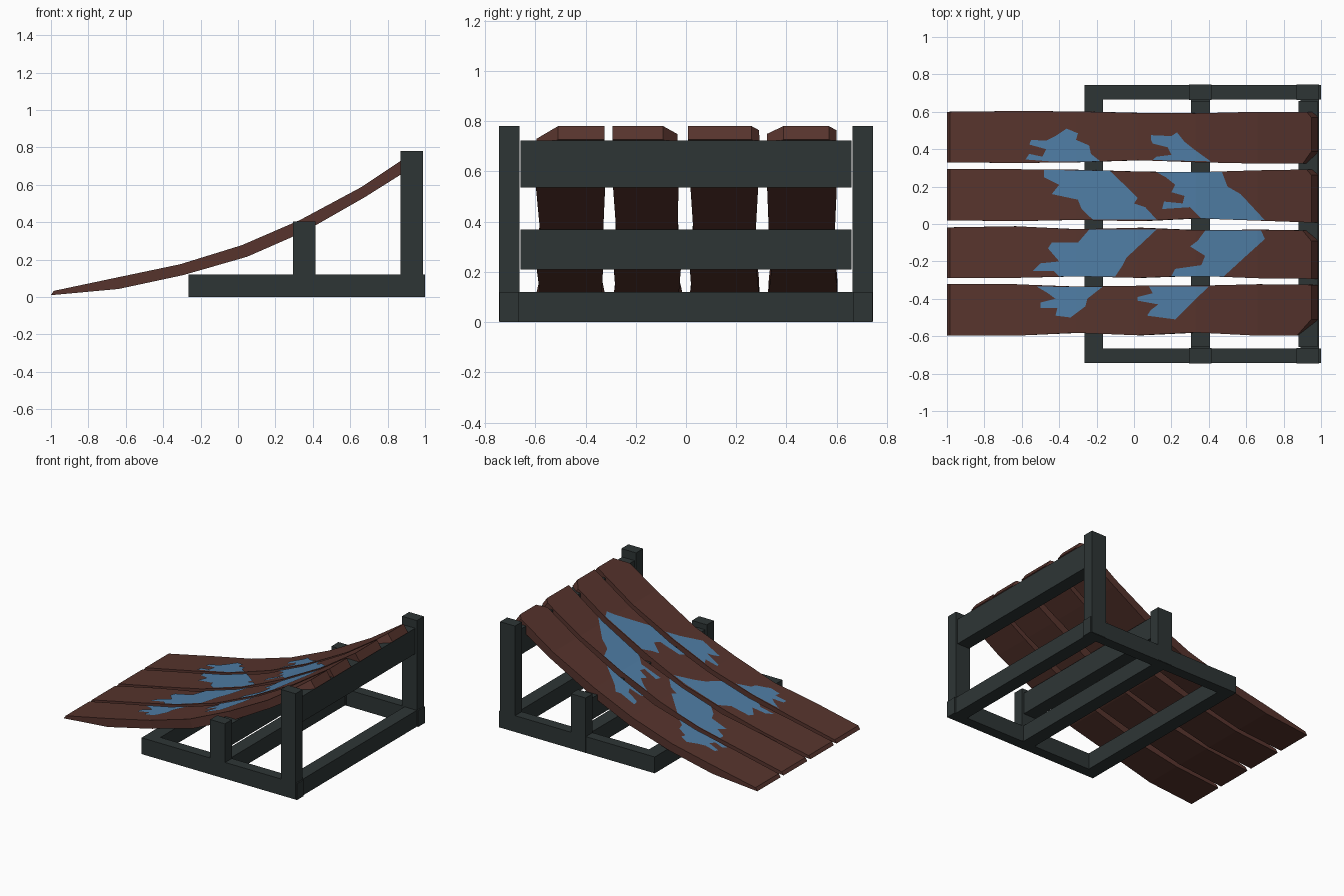
import bpy, bmesh
from mathutils import Vector

if "Cube" in bpy.data.objects:
    bpy.data.objects.remove(bpy.data.objects["Cube"])


def material(name, rgb):
    m = bpy.data.materials.new(name)
    m.diffuse_color = (*rgb, 1)
    m.use_nodes = True
    m.node_tree.nodes["Principled BSDF"].inputs["Base Color"].default_value = m.diffuse_color
    return m


WOOD = material("brown_wood", (0.095, 0.034, 0.026))
FRAME = material("dark_frame", (0.027, 0.036, 0.036))
PAINT = material("blue_paint", (0.078, 0.205, 0.375))


def finish(bm, name, mat):
    me = bpy.data.meshes.new(name)
    bm.to_mesh(me)
    bm.free()
    me.materials.append(mat)
    ob = bpy.data.objects.new(name, me)
    bpy.context.collection.objects.link(ob)
    return ob


def box(name, x, y, z):
    bm = bmesh.new()
    bmesh.ops.create_cube(bm, size=1)
    for v in bm.verts:
        v.co = [(r[0] + r[1]) / 2 + c * (r[1] - r[0]) for r, c in zip((x, y, z), v.co)]
    return finish(bm, name, FRAME)


# Frame: side rails and posts, mirrored in y
for side, s in (("front", -1), ("back", 1)):
    y = sorted((s * 0.665, s * 0.742))
    box(side + "_rail", (-0.265, 1.0), y, (0, 0.12))
    y = sorted((s * 0.663, s * 0.745))
    box(side + "_short_post", (0.295, 0.415), y, (0.002, 0.405))
    box(side + "_tall_post", (0.87, 0.99), y, (0.002, 0.78))

# Frame: cross beams
for name, x, z in (("low_end_beam", (-0.265, -0.165), (0, 0.12)),
                   ("low_middle_beam", (0.305, 0.405), (0, 0.12)),
                   ("low_rear_beam", (0.89, 0.99), (0, 0.12))):
    box(name, x, (-0.665, 0.665), z)
box("middle_support_beam", (0.305, 0.405), (-0.658, 0.658), (0.21, 0.368))
box("top_support_beam", (0.88, 0.98), (-0.658, 0.658), (0.535, 0.723))

# Ramp side profile, top and bottom
TOP = [(-0.985, 0.033), (-0.63, 0.108), (-0.31, 0.175), (0.02, 0.277),
       (0.33, 0.411), (0.66, 0.588), (0.948, 0.78)]
BOT = [(-1.0, 0.01), (-0.64, 0.043), (-0.29, 0.118), (0.05, 0.216),
       (0.36, 0.352), (0.675, 0.532), (0.985, 0.727)]

# Plank edges (low y, high y) at each profile station
PLANKS = [
    [(-.595, -.32), (-.597, -.322), (-.582, -.335), (-.595, -.33), (-.58, -.33), (-.597, -.322), (-.595, -.325)],
    [(-.29, -.018), (-.288, -.012), (-.28, -.028), (-.288, -.02), (-.277, -.033), (-.29, -.03), (-.293, -.035)],
    [(.02, .295), (.015, .293), (.022, .29), (.015, .28), (.03, .277), (.018, .287), (.008, .292)],
    [(.33, .6), (.326, .604), (.33, .602), (.341, .594), (.33, .592), (.323, .6), (.322, .6)],
]
# Cut corners at the raised end: (plank, side, width, length)
CUTS = [(0, -1, .085, .09), (1, 1, .055, .055), (2, 1, .03, .03),
        (3, -1, .065, .055), (3, 1, .03, .03)]

for i, edges in enumerate(PLANKS):
    bm = bmesh.new()
    rings = []
    for (tx, tz), (bx, bz), (a, b) in zip(TOP, BOT, edges):
        rings.append([bm.verts.new(c) for c in
                      ((bx, a, bz), (bx, b, bz), (tx, b, tz), (tx, a, tz))])
    for r, q in zip(rings, rings[1:]):
        for k in range(4):
            n = (k + 1) % 4
            bm.faces.new((r[k], r[n], q[n], q[k]))
    bm.faces.new(rings[0])
    bm.faces.new(rings[-1])
    along = Vector((0.82, 0, 0.57)).normalized()
    for p, s, w, l in CUTS:
        if p != i:
            continue
        corner = Vector((0.966, edges[-1][0 if s < 0 else 1], 0.753))
        res = bmesh.ops.bisect_plane(
            bm, geom=bm.verts[:] + bm.edges[:] + bm.faces[:],
            plane_co=corner - along * l,
            plane_no=(along * w + Vector((0, s * l, 0))).normalized(), clear_outer=True)
        cut = [e for e in res["geom_cut"] if isinstance(e, bmesh.types.BMEdge)]
        bmesh.ops.contextual_create(bm, geom=cut)
    bmesh.ops.recalc_face_normals(bm, faces=bm.faces)
    finish(bm, f"ramp_plank_{i + 1}", WOOD)


# Worn painted chevrons, one thin patch per plank
CHEVRON_LOW = [
    [(-.58, .345), (-.56, .375), (-.49, .36), (-.47, .40), (-.56, .425), (-.55, .45), (-.47, .445), (-.42, .47),
     (-.36, .51), (-.30, .485), (-.31, .45), (-.24, .42), (-.23, .375), (-.18, .335), (-.45, .335)],
    [(-.48, .288), (-.13, .286), (.02, .14), (0, .11), (.06, .09), (.12, .025), (-.22, .023), (-.28, .08),
     (-.30, .13), (-.44, .16), (-.40, .21), (-.48, .25)],
    [(-.24, -.03), (.12, -.03), (-.04, -.18), (-.06, -.22), (-.10, -.28), (-.40, -.28), (-.43, -.25),
     (-.54, -.25), (-.50, -.21), (-.40, -.20), (-.46, -.13), (-.44, -.10), (-.30, -.10)],
    [(-.52, -.335), (-.17, -.337), (-.25, -.40), (-.26, -.44), (-.34, -.50), (-.42, -.49), (-.41, -.45),
     (-.50, -.45), (-.50, -.42), (-.42, -.40), (-.46, -.37)],
]
CHEVRON_HIGH = [
    [(.09, .45), (.09, .475), (.20, .47), (.23, .49), (.27, .44), (.32, .40), (.41, .335), (.10, .342),
     (.12, .36), (.20, .37), (.18, .41), (.10, .43)],
    [(.12, .277), (.47, .279), (.50, .20), (.57, .16), (.70, .02), (.36, .03), (.30, .09), (.15, .08),
     (.16, .12), (.26, .11), (.27, .15), (.20, .17), (.22, .21), (.17, .25)],
    [(.38, -.036), (.68, -.036), (.70, -.08), (.60, -.17), (.48, -.28), (.20, -.28), (.22, -.24),
     (.36, -.22), (.38, -.17), (.30, -.12), (.34, -.09)],
    [(.08, -.334), (.40, -.334), (.30, -.43), (.26, -.47), (.22, -.51), (.07, -.49), (.09, -.46),
     (.13, -.43), (.02, -.41), (.02, -.39), (.10, -.37)],
]


def top_z(x):
    for (x0, z0), (x1, z1) in zip(TOP, TOP[1:]):
        if x <= x1:
            return z0 + (z1 - z0) * (x - x0) / (x1 - x0)
    return TOP[-1][1]


for name, patches in (("low_chevron", CHEVRON_LOW), ("high_chevron", CHEVRON_HIGH)):
    bm = bmesh.new()
    for pts in patches:
        bm.faces.new([bm.verts.new((x, y, 0)) for x, y in pts])
    bmesh.ops.triangulate(bm, faces=bm.faces[:])
    for x, _ in TOP[1:-1]:
        bmesh.ops.bisect_plane(bm, geom=bm.verts[:] + bm.edges[:] + bm.faces[:],
                               plane_co=(x, 0, 0), plane_no=(1, 0, 0))
    for v in bm.verts:
        v.co.z = top_z(v.co.x) + 0.004
    bm.normal_update()
    for f in bm.faces:
        if f.normal.z < 0:
            f.normal_flip()
    finish(bm, name, PAINT)
